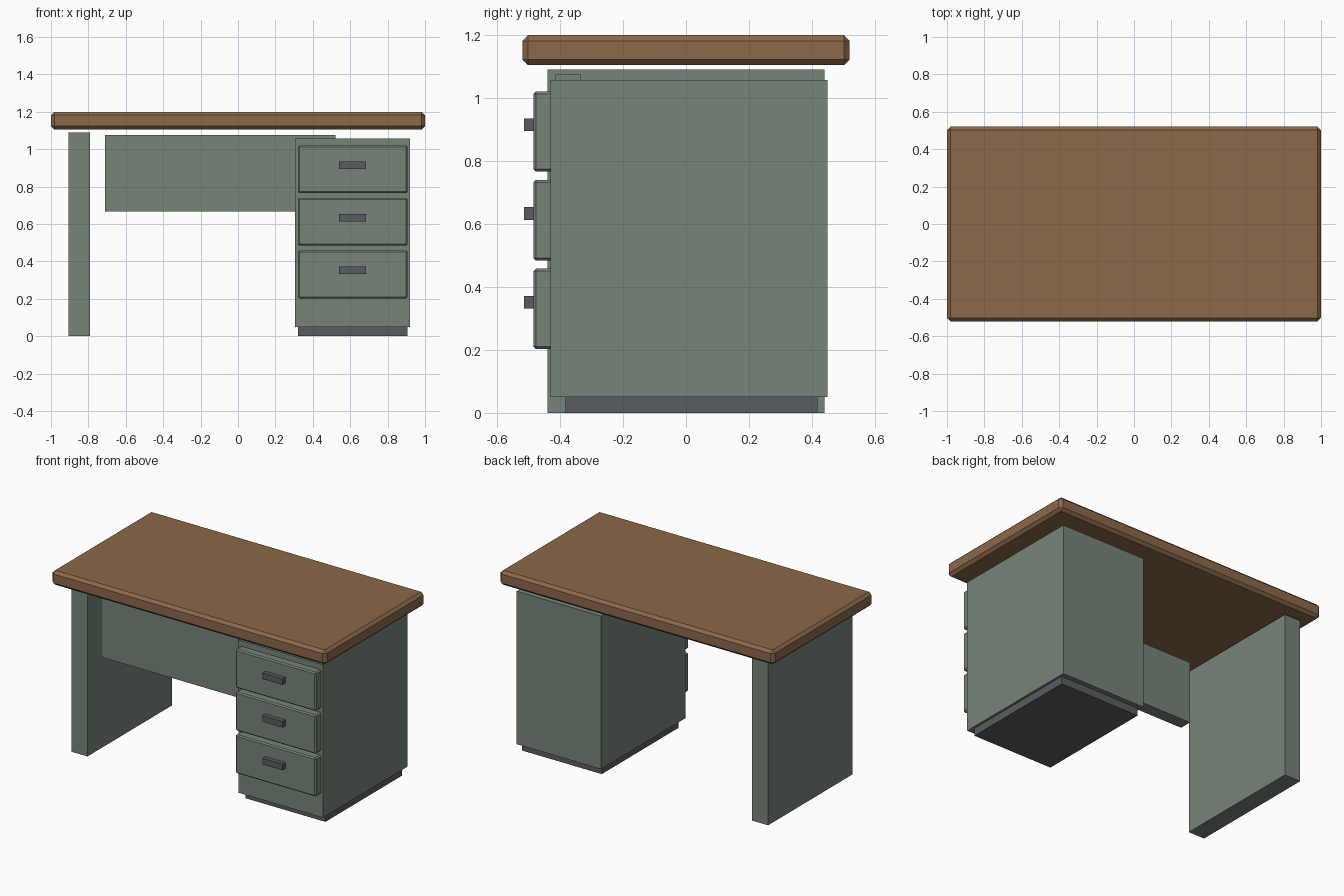
import bpy

cube = bpy.data.objects.get("Cube")
if cube:
    bpy.data.objects.remove(cube, do_unlink=True)


def material(name, rgb):
    mat = bpy.data.materials.new(name)
    mat.use_nodes = True
    color = (*rgb, 1.0)
    mat.diffuse_color = color
    mat.node_tree.nodes["Principled BSDF"].inputs["Base Color"].default_value = color
    return mat


wood = material("brown wood", (0.26, 0.14, 0.07))
paint = material("grey green paint", (0.18, 0.23, 0.19))
metal = material("dark grey metal", (0.10, 0.11, 0.115))


def box(name, x, y, z, mat, bevel=0.0):
    """Box from its (low, high) extents on each axis, with optional chamfer."""
    spans = (x, y, z)
    bpy.ops.mesh.primitive_cube_add(size=1, location=[(a + b) / 2 for a, b in spans])
    obj = bpy.context.object
    obj.name = name
    obj.scale = [b - a for a, b in spans]
    bpy.ops.object.transform_apply(location=False, rotation=False, scale=True)
    obj.data.materials.append(mat)
    if bevel:
        mod = obj.modifiers.new("chamfer", "BEVEL")
        mod.width = bevel
        mod.segments = 1
    return obj


# Desktop, side support and front panel
box("desktop", (-1, 1), (-0.52, 0.52), (1.105, 1.2), wood, 0.018)
box("side_support", (-0.907, -0.79), (-0.44, 0.44), (0, 1.09), paint)
box("modesty_panel", (-0.71, 0.52), (-0.415, -0.333), (0.668, 1.075), paint)

# Drawer cabinet on its recessed plinth
box("cabinet", (0.305, 0.92), (-0.43, 0.45), (0.05, 1.058), paint)
box("plinth", (0.322, 0.905), (-0.382, 0.417), (0, 0.06), metal)

# Three drawers, each with a bar handle
for i in range(3):
    z = 0.203 + i * 0.2815
    box(f"drawer_{i + 1}", (0.32, 0.907), (-0.485, -0.415), (z, z + 0.255), paint, 0.008)
    box(f"drawer_handle_{i + 1}", (0.54, 0.685), (-0.515, -0.475),
        (z + 0.129, z + 0.169), metal)
